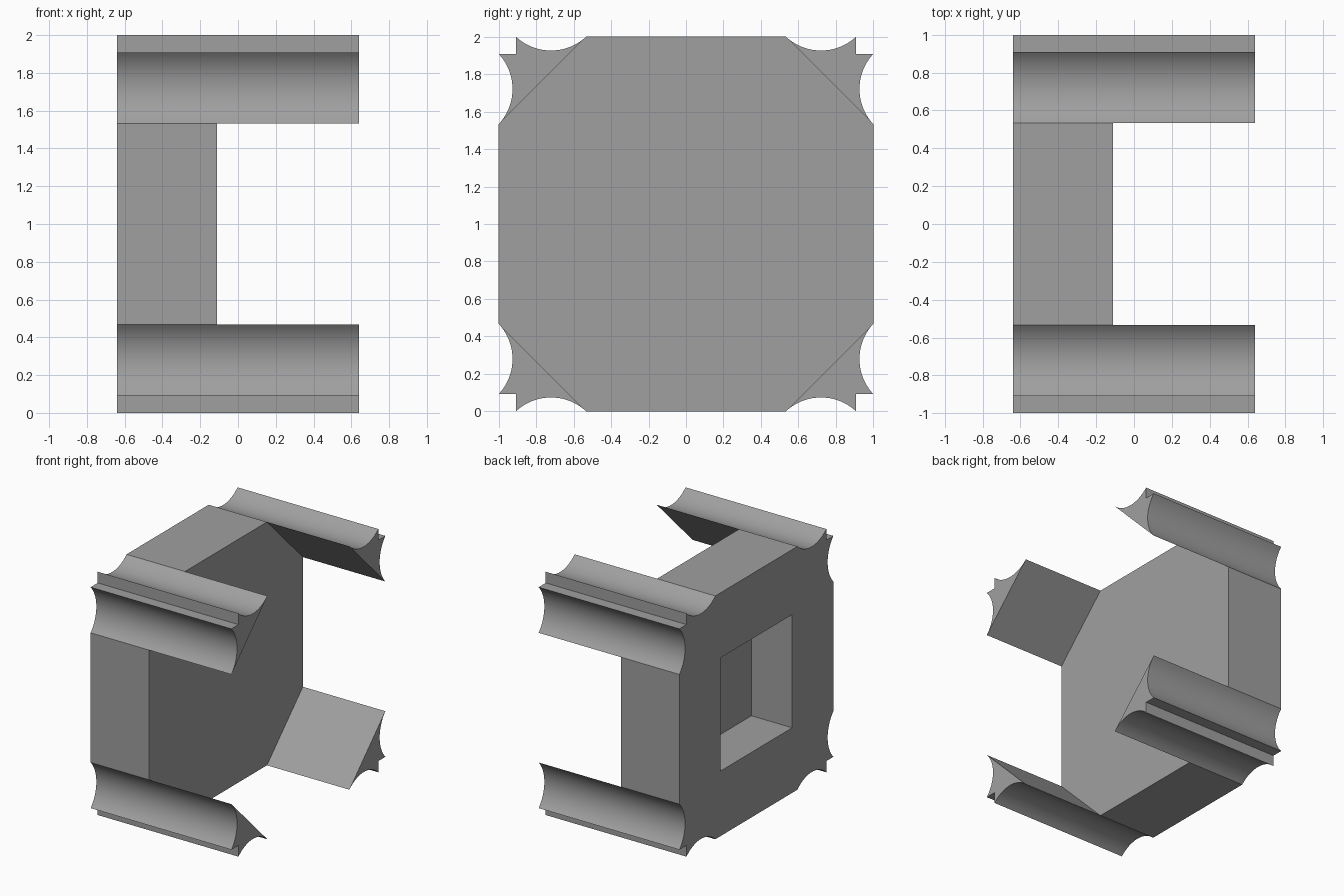
import bpy, bmesh, math
from mathutils import Vector

if "Cube" in bpy.data.objects:
    bpy.data.objects.remove(bpy.data.objects["Cube"])

BACK, FACE, TIP = -0.64, -0.11, 0.64    # x of plate rear, plate front, bar tips
FLAT, LIP, R = 0.533, 0.908, 1.0        # octagon flat half-width, notch corner, half-size
POCKET, FLOOR = 0.465, -0.27            # pocket half-width and x of its floor

grey = bpy.data.materials.new("grey")
grey.diffuse_color = (0.35, 0.35, 0.35, 1)
grey.use_nodes = True
grey.node_tree.nodes["Principled BSDF"].inputs["Base Color"].default_value = grey.diffuse_color


def make_object(name, faces):
    """Build a mesh from a list of polygons given by their corner points."""
    bm = bmesh.new()
    for pts in faces:
        bm.faces.new([bm.verts.new(p) for p in pts])
    bmesh.ops.remove_doubles(bm, verts=bm.verts, dist=1e-5)
    mesh = bpy.data.meshes.new(name)
    bm.to_mesh(mesh)
    bm.free()
    mesh.materials.append(grey)
    obj = bpy.data.objects.new(name, mesh)
    bpy.context.collection.objects.link(obj)
    bpy.ops.object.select_all(action='DESELECT')
    obj.select_set(True)
    bpy.context.view_layer.objects.active = obj
    bpy.ops.object.shade_smooth_by_angle(angle=math.radians(25))
    return obj


def turn(p, k):
    """Turn a (y, z) point by k quarter turns about the model's centre."""
    y, z = p
    for _ in range(k % 4):
        y, z = -z, y
    return y, z


def at(x, p):
    return Vector((x, p[0], p[1] + 1))


# Octagonal plate with a square pocket in its rear
faces = []
octagon = []
for k in range(4):
    a, b = turn((FLAT, R), k), turn((-FLAT, R), k)
    nxt = turn((FLAT, R), k + 1)
    p, q = turn((POCKET, POCKET), k), turn((-POCKET, POCKET), k)
    octagon += [a, b, nxt][:2]
    faces.append([at(BACK, a), at(FACE, a), at(FACE, b), at(BACK, b)])      # outer side
    faces.append([at(BACK, a), at(BACK, b), at(BACK, q), at(BACK, p)])      # rear ring
    corner = turn((-R, FLAT), k)
    faces.append([at(BACK, b), at(BACK, corner), at(BACK, q)])              # rear corner
    faces.append([at(BACK, p), at(BACK, q), at(FLOOR, q), at(FLOOR, p)])    # pocket wall
faces.append([at(FACE, p) for p in octagon])
faces.append([at(FLOOR, turn((POCKET, POCKET), k)) for k in reversed(range(4))])
make_object("octagonal_plate", faces)


# Corner bars: two hollow arcs meeting at a square notch
def hollow(n=20, sag=0.074):
    half = (LIP - FLAT) / 2
    rad = (half * half + sag * sag) / (2 * sag)
    span = math.asin(half / rad)
    return [(FLAT + half + rad * math.sin(t), R - sag + rad - rad * math.cos(t))
            for t in (span * (2 * i / n - 1) for i in range(n + 1))]


arc = hollow()
profile = arc + [(LIP, LIP)] + [(z, y) for y, z in reversed(arc)]
for k, name in enumerate(("top_back", "top_front", "bottom_front", "bottom_back")):
    pts = [turn(p, k) for p in profile]
    faces = [[at(BACK, a), at(TIP, a), at(TIP, b), at(BACK, b)]
             for a, b in zip(pts, pts[1:])]
    faces.append([at(FACE, pts[-1]), at(TIP, pts[-1]), at(TIP, pts[0]), at(FACE, pts[0])])
    faces.append([at(TIP, p) for p in reversed(pts)])
    faces.append([at(BACK, p) for p in pts])
    bar = make_object("corner_bar_" + name, faces)

# Make every face point outward
for obj in bpy.context.collection.objects:
    bm = bmesh.new()
    bm.from_mesh(obj.data)
    bmesh.ops.recalc_face_normals(bm, faces=bm.faces)
    bm.to_mesh(obj.data)
    bm.free()
